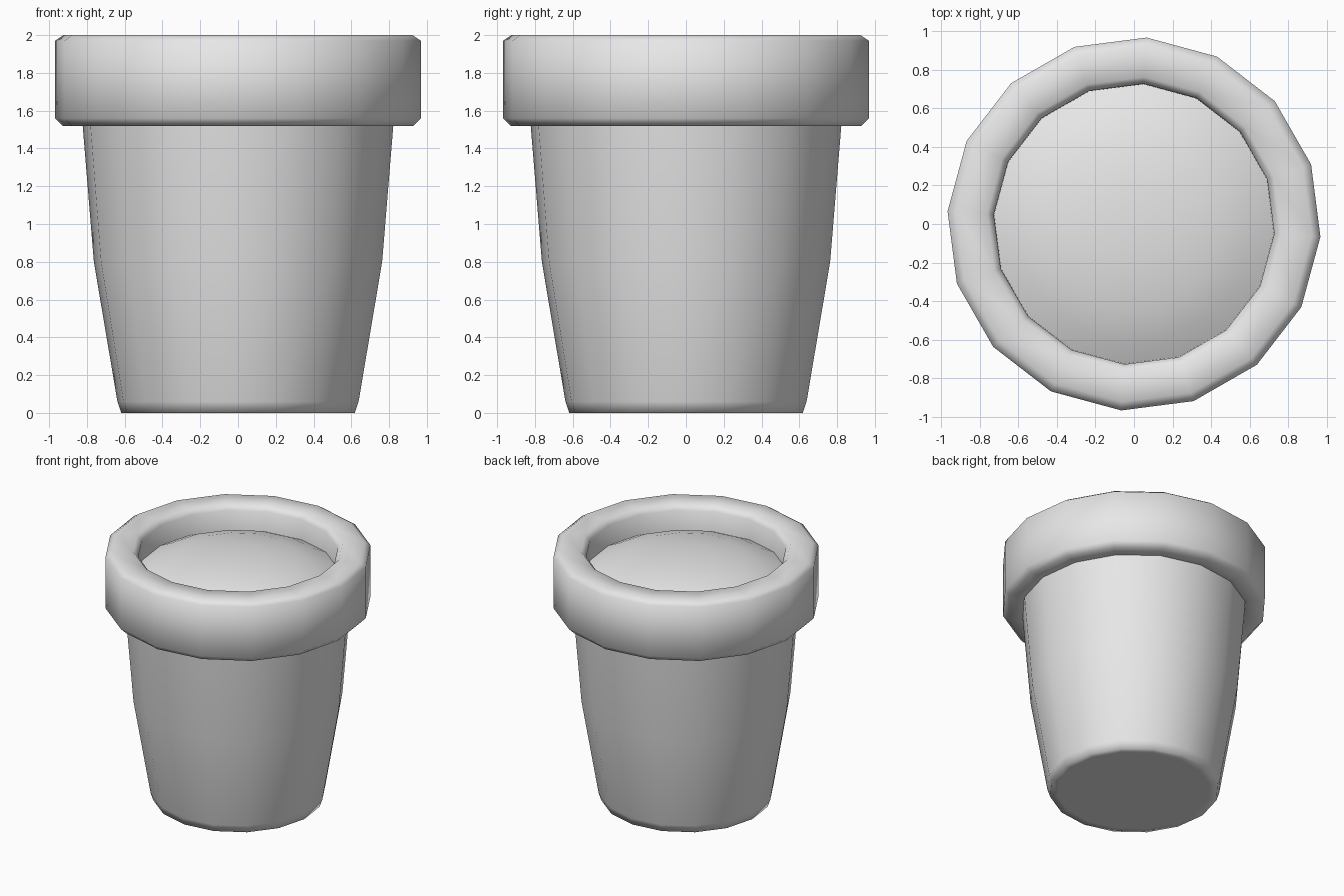
import bpy
import bmesh
from math import cos, sin, pi, radians

SIDES = 16
TURN = radians(-3.9)

cube = bpy.data.objects.get("Cube")
if cube:
    bpy.data.objects.remove(cube, do_unlink=True)

grey = bpy.data.materials.new("plain_grey")
grey.use_nodes = True
grey.diffuse_color = (0.8, 0.8, 0.8, 1)
grey.node_tree.nodes["Principled BSDF"].inputs["Base Color"].default_value = (0.8, 0.8, 0.8, 1)


def lathe(name, profile, closed=False):
    """Revolve (radius, height) points; radius 0 becomes a single pole."""
    bm = bmesh.new()
    rings = []
    for r, z in profile:
        if r == 0:
            rings.append([bm.verts.new((0, 0, z))] * SIDES)
        else:
            angles = [TURN + 2 * pi * i / SIDES for i in range(SIDES)]
            rings.append([bm.verts.new((r * cos(a), r * sin(a), z)) for a in angles])
    pairs = list(zip(rings, rings[1:]))
    if closed:
        pairs.append((rings[-1], rings[0]))
    for low, high in pairs:
        for i in range(SIDES):
            j = (i + 1) % SIDES
            corners = dict.fromkeys((low[i], low[j], high[j], high[i]))
            bm.faces.new(list(corners))
    bm.normal_update()
    mesh = bpy.data.meshes.new(name)
    bm.to_mesh(mesh)
    bm.free()
    mesh.materials.append(grey)
    obj = bpy.data.objects.new(name, mesh)
    bpy.context.collection.objects.link(obj)
    bpy.ops.object.select_all(action='DESELECT')
    obj.select_set(True)
    bpy.context.view_layer.objects.active = obj
    bpy.ops.object.shade_smooth_by_angle(angle=radians(75))
    return obj


# Tapered body with a small bevel around the base
lathe("pot_body", [(0, 0), (0.56, 0), (0.62, 0), (0.64, 0.06),
                   (0.765, 0.8), (0.825, 1.53)])

# Thick bevelled collar
lathe("pot_rim", [(0.76, 1.52), (0.93, 1.52), (0.97, 1.56), (0.97, 1.97),
                  (0.925, 2.0), (0.765, 2.0), (0.73, 1.96), (0.725, 1.6)], closed=True)

# Domed fill inside the collar
lathe("soil", [(0.73, 1.8), (0.62, 1.855), (0.45, 1.91), (0.22, 1.94), (0, 1.95)])
